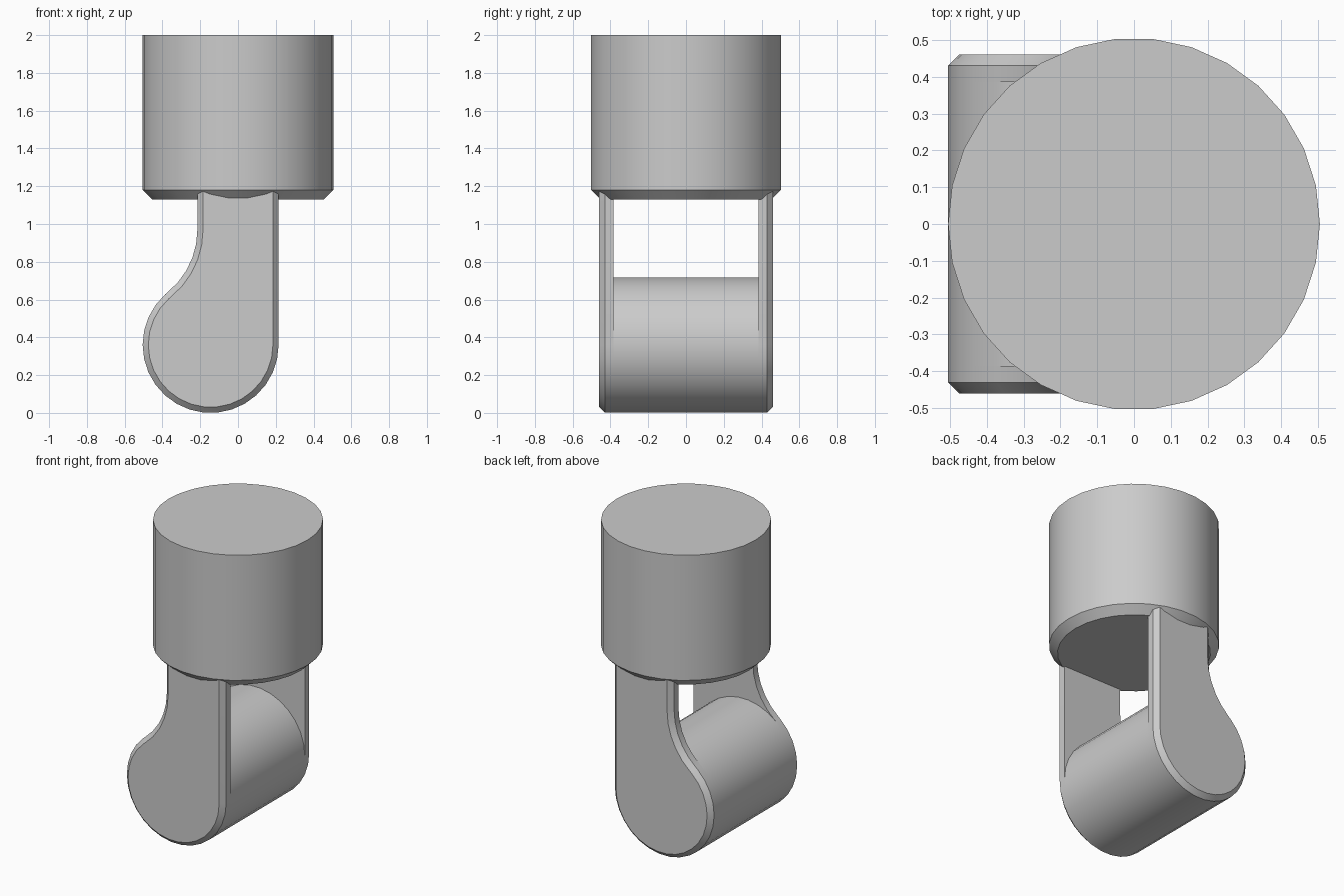
import bpy
import bmesh
from math import cos, sin, pi, radians, atan2, hypot

cube = bpy.data.objects.get("Cube")
if cube:
    bpy.data.objects.remove(cube, do_unlink=True)

grey = bpy.data.materials.new("light grey")
grey.use_nodes = True
grey.diffuse_color = (0.6, 0.6, 0.6, 1)
grey.node_tree.nodes["Principled BSDF"].inputs["Base Color"].default_value = (0.6, 0.6, 0.6, 1)

STEP = radians(12)
HUB_X, HUB_Z, HUB_R = -0.145, 0.36, 0.36
HALF_W = 0.215
BEND_Z, BEND_R = 0.97, 0.427
BEND_X = -HALF_W - BEND_R
INNER_Y, OUTER_Y, CHAMFER = 0.385, 0.46, 0.03


def loft(name, loops, caps=True):
    """Skin matching loops of points into one mesh."""
    bm = bmesh.new()
    rings = [[bm.verts.new(p) for p in loop] for loop in loops]
    n = len(rings[0])
    for a, b in zip(rings, rings[1:]):
        for i in range(n):
            j = (i + 1) % n
            bm.faces.new((a[i], a[j], b[j], b[i]))
    if caps:
        bm.faces.new(rings[0])
        bm.faces.new(rings[-1])
    bmesh.ops.recalc_face_normals(bm, faces=bm.faces)
    mesh = bpy.data.meshes.new(name)
    bm.to_mesh(mesh)
    bm.free()
    mesh.materials.append(grey)
    obj = bpy.data.objects.new(name, mesh)
    bpy.context.collection.objects.link(obj)
    bpy.ops.object.select_all(action="DESELECT")
    obj.select_set(True)
    bpy.context.view_layer.objects.active = obj
    bpy.ops.object.shade_smooth_by_angle(angle=radians(30))
    return obj


def circle(r, z):
    return [(r * cos(i * STEP), r * sin(i * STEP), z) for i in range(30)]


def plate_outline(y, inset=0.0):
    """Straight neck, hollow bend and round foot, shrunk by inset."""
    top = 1.25
    pts = [(HALF_W - inset, y, top)]
    tangent = atan2(BEND_Z - HUB_Z, BEND_X - HUB_X)
    angles = [-i * STEP for i in range(20)] + [tangent - 2 * pi]
    r = HUB_R - inset
    pts += [(HUB_X + r * cos(a), y, HUB_Z + r * sin(a)) for a in angles]
    r = BEND_R + inset
    start = tangent - pi
    for i in range(1, 6):
        a = start * (1 - i / 5)
        pts.append((BEND_X + r * cos(a), y, BEND_Z + r * sin(a)))
    pts.append((-HALF_W + inset, y, top))
    return pts


# Upper drum with a chamfered lower rim
loft("drum", [circle(0.455, 1.13), circle(0.505, 1.18), circle(0.505, 2.0)])

# Side plates, chamfered on their outer faces
for name, side in (("front_plate", -1), ("back_plate", 1)):
    loft(name, [plate_outline(side * INNER_Y),
                plate_outline(side * (OUTER_Y - CHAMFER)),
                plate_outline(side * OUTER_Y, CHAMFER)])

# Roller between the plates, closed off by their inner faces
loft("roller", [[(HUB_X + x, y, HUB_Z + z) for x, z, _ in circle(HUB_R, 0)]
                for y in (-INNER_Y, INNER_Y)], caps=False)
